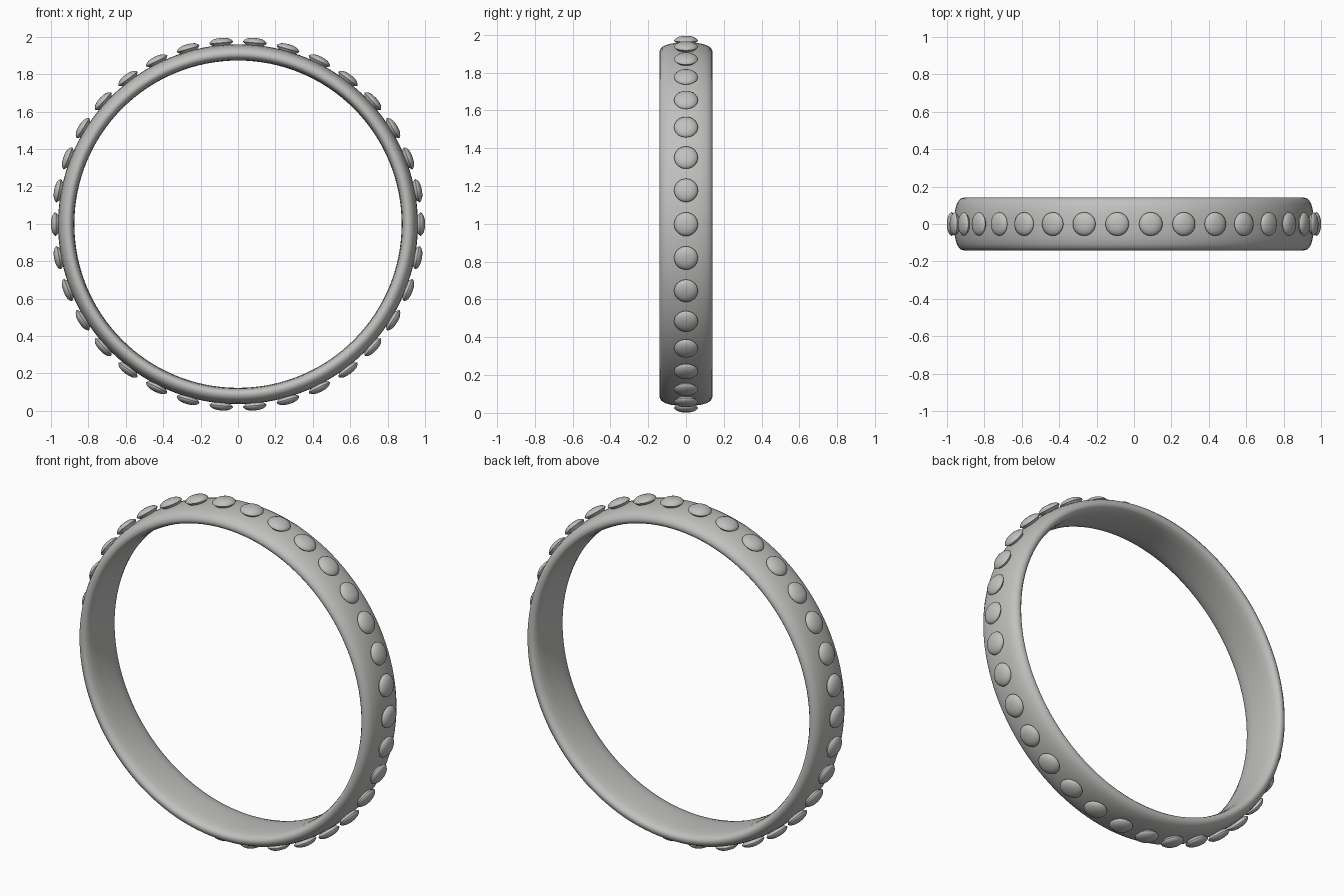
import bpy, bmesh, math
from mathutils import Matrix, Vector

if "Cube" in bpy.data.objects:
    bpy.data.objects.remove(bpy.data.objects["Cube"])

STUDS = 34
TIP = 1.0          # radius reached by the stud tips
CENTER_Z = 0.998

silver = bpy.data.materials.new("silver grey")
silver.diffuse_color = (0.53, 0.53, 0.52, 1)
silver.use_nodes = True
silver.node_tree.nodes["Principled BSDF"].inputs["Base Color"].default_value = silver.diffuse_color


def lathe(bm, profile, steps, matrix, closed):
    """Spin (radius, height) points about local z, then place with matrix."""
    rings = []
    for r, h in profile:
        if r == 0:
            rings.append([bm.verts.new(matrix @ Vector((0, 0, h)))] * steps)
            continue
        rings.append([bm.verts.new(matrix @ Vector((
            r * math.cos(2 * math.pi * i / steps),
            r * math.sin(2 * math.pi * i / steps), h))) for i in range(steps)])
    pairs = list(zip(rings, rings[1:]))
    if closed:
        pairs.append((rings[-1], rings[0]))
    for a, b in pairs:
        for i in range(steps):
            j = (i + 1) % steps
            bm.faces.new(dict.fromkeys((a[i], a[j], b[j], b[i])))


def finish(name, bm, angle):
    bmesh.ops.recalc_face_normals(bm, faces=bm.faces)
    mesh = bpy.data.meshes.new(name)
    bm.to_mesh(mesh)
    bm.free()
    mesh.materials.append(silver)
    obj = bpy.data.objects.new(name, mesh)
    bpy.context.collection.objects.link(obj)
    bpy.ops.object.select_all(action='DESELECT')
    obj.select_set(True)
    bpy.context.view_layer.objects.active = obj
    bpy.ops.object.shade_smooth_by_angle(angle=math.radians(angle))
    obj.location.z = CENTER_Z


# Band: rounded cross-section swept round the y axis
half = [(0.875, 0.0), (0.876, 0.06), (0.880, 0.10), (0.888, 0.128), (0.898, 0.138),
        (0.910, 0.141), (0.924, 0.137), (0.937, 0.126), (0.947, 0.108),
        (0.955, 0.08), (0.960, 0.045), (0.962, 0.0)]
section = half + [(r, -h) for r, h in half[-2:0:-1]]
bm = bmesh.new()
lathe(bm, section, 128, Matrix.Rotation(math.radians(90), 4, 'X'), True)
finish("band", bm, 60)

# Studs: domed caps with an undercut rim, facing outward round the band
stud = [(0, 0.945), (0.040, 0.945), (0.044, 0.957), (0.063, 0.974), (0.062, 0.979),
        (0.054, 0.987), (0.042, 0.994), (0.024, 0.9985), (0, TIP)]
bm = bmesh.new()
for k in range(STUDS):
    turn = Matrix.Rotation(2 * math.pi * k / STUDS, 4, 'Y')
    lathe(bm, stud, 28, turn @ Matrix.Rotation(math.radians(90), 4, 'Y'), False)
finish("studs", bm, 35)
